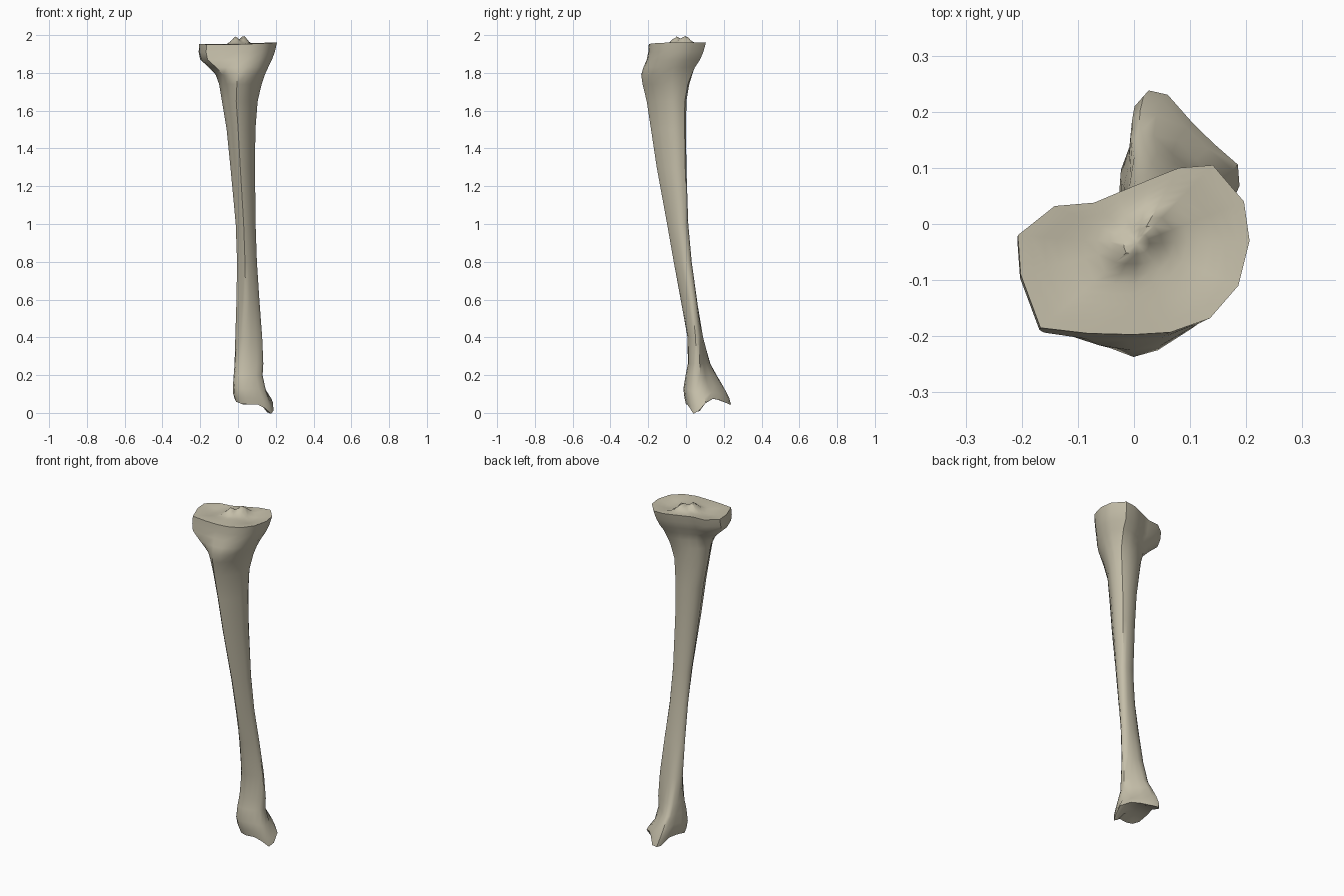
import bpy, bmesh, math

cube = bpy.data.objects.get("Cube")
if cube:
    bpy.data.objects.remove(cube, do_unlink=True)

# Bone colour
bone = bpy.data.materials.new("bone_beige")
bone.use_nodes = True
colour = (0.56, 0.52, 0.40, 1)
bone.diffuse_color = colour
shader = bone.node_tree.nodes["Principled BSDF"]
shader.inputs["Base Color"].default_value = colour
shader.inputs["Roughness"].default_value = 0.8

# Cross-sections, counter-clockwise from the +x side
KNEE = [(.205, -.03), (.195, .04), (.14, .105), (.08, .1), (.03, .08), (-.03, .055),
        (-.07, .038), (-.14, .032), (-.205, -.02), (-.2, -.09), (-.165, -.185),
        (-.08, -.195), (0, -.197), (.065, -.193), (.135, -.168), (.185, -.11)]
SHAFT = [(1, .3), (.95, .65), (.75, .92), (.4, 1), (0, .98), (-.4, .9), (-.75, .7),
         (-.97, .45), (-1, .15), (-.8, -.15), (-.6, -.45), (-.45, -.78), (-.2, -1),
         (.15, -.85), (.55, -.45), (.85, -.05)]
ANKLE = [(.188, .06), (.185, .1), (.14, .14), (.1, .18), (.055, .232), (.02, .24),
         (.003, .22), (-.004, .15), (-.022, .1), (-.025, .06), (-.018, .02),
         (.01, -.005), (.05, -.012), (.1, -.005), (.14, .01), (.175, .03)]

# Levels: z, x range, y range
LEVELS = [(.05, -.017, .188, .0, .238), (.085, -.026, .178, -.008, .228),
          (.13, -.027, .15, -.014, .2), (.2, -.024, .13, -.002, .162),
          (.26, -.02, .134, .01, .13), (.4, -.015, .128, .008, .092),
          (.6, -.008, .113, -.028, .058), (.8, -.005, .1, -.065, .03),
          (1, -.012, .093, -.1, .012), (1.3, -.04, .09, -.155, .002),
          (1.5, -.06, .092, -.185, 0), (1.65, -.085, .104, -.208, .002),
          (1.74, -.1, .125, -.23, .018), (1.79, -.118, .142, -.237, .035),
          (1.83, -.155, .16, -.225, .05), (1.87, -.2, .18, -.208, .075),
          (1.91, -.208, .195, -.2, .092), (1.955, -.207, .206, -.197, .105)]


def unit(points):
    """Scale a section into the unit square."""
    axes = []
    for axis in zip(*points):
        low, high = min(axis), max(axis)
        axes.append([(v - low) / (high - low) for v in axis])
    return list(zip(*axes))


def ramp(a, b, v):
    t = max(0, min(1, (v - a) / (b - a)))
    return t * t * (3 - 2 * t)


def bump(x, y, cx, cy, sx, sy):
    return math.exp(-((x - cx) / sx) ** 2 - ((y - cy) / sy) ** 2)


def knee_height(x, y):
    """Two shallow dishes with a pair of spines between them."""
    z = 1.955 + .04 * max(x, 0) + .04 * min(y + .1, 0)
    z -= .02 * bump(x, y, .12, -.03, .06, .08)
    z -= .016 * bump(x, y, -.12, -.06, .06, .07)
    z += .042 * bump(x, y, .03, -.005, .025, .035)
    z += .038 * bump(x, y, -.015, -.05, .025, .03)
    return z


def ankle_height(x, y):
    """Arched joint with a pointed inner ankle."""
    z = .045 + .035 * math.sin(math.pi * max(0, min(1, y / .23)))
    return z - .075 * bump(x, y, .172, .055, .045, .05)


def section(level):
    z, x0, x1, y0, y1 = level
    knee, ankle = ramp(1.68, 1.9, z), 1 - ramp(.12, .6, z)
    ring = []
    for k, s, a in zip(unit(KNEE), unit(SHAFT), unit(ANKLE)):
        u, v = [s[i] * (1 - knee - ankle) + k[i] * knee + a[i] * ankle for i in (0, 1)]
        x, y = x0 + (x1 - x0) * u, y0 + (y1 - y0) * v
        lower = 1 - ramp(.05, .22, z)
        upper = ramp(1.88, 1.955, z)
        ring.append((x, y, z + (ankle_height(x, y) - .05) * lower
                     + (knee_height(x, y) - 1.955) * upper))
    return ring


def joint_rings(outline, centre, height, steps):
    """Rings that shrink from an outline to the joint centre."""
    cx, cy = centre
    rings = []
    for step in range(1, steps):
        f = 1 - step / steps
        flat = [(cx + (x - cx) * f, cy + (y - cy) * f) for x, y, _ in outline]
        rings.append([(x, y, height(x, y)) for x, y in flat])
    return rings


# Loft the whole bone: ankle joint, shaft, knee joint
body = [section(level) for level in LEVELS]
foot_centre, knee_centre = (.07, .09), (.005, -.035)
rings = joint_rings(body[0], foot_centre, ankle_height, 5)[::-1] + body
rings += joint_rings(body[-1], knee_centre, knee_height, 9)

bm = bmesh.new()
loops = [[bm.verts.new(p) for p in ring] for ring in rings]
for low, high in zip(loops, loops[1:]):
    for i in range(len(low)):
        j = (i + 1) % len(low)
        bm.faces.new((low[i], low[j], high[j], high[i]))
for loop, centre, height in ((loops[0], foot_centre, ankle_height),
                             (loops[-1], knee_centre, knee_height)):
    tip = bm.verts.new((*centre, height(*centre)))
    for i in range(len(loop)):
        bm.faces.new((loop[i], loop[(i + 1) % len(loop)], tip))
bmesh.ops.recalc_face_normals(bm, faces=bm.faces)

mesh = bpy.data.meshes.new("shin_bone")
bm.to_mesh(mesh)
bm.free()
mesh.materials.append(bone)
shin = bpy.data.objects.new("shin_bone", mesh)
bpy.context.collection.objects.link(shin)

# Smooth surface with crisp joint rims
bpy.ops.object.select_all(action="DESELECT")
shin.select_set(True)
bpy.context.view_layer.objects.active = shin
bpy.ops.object.shade_smooth_by_angle(angle=math.radians(42))
